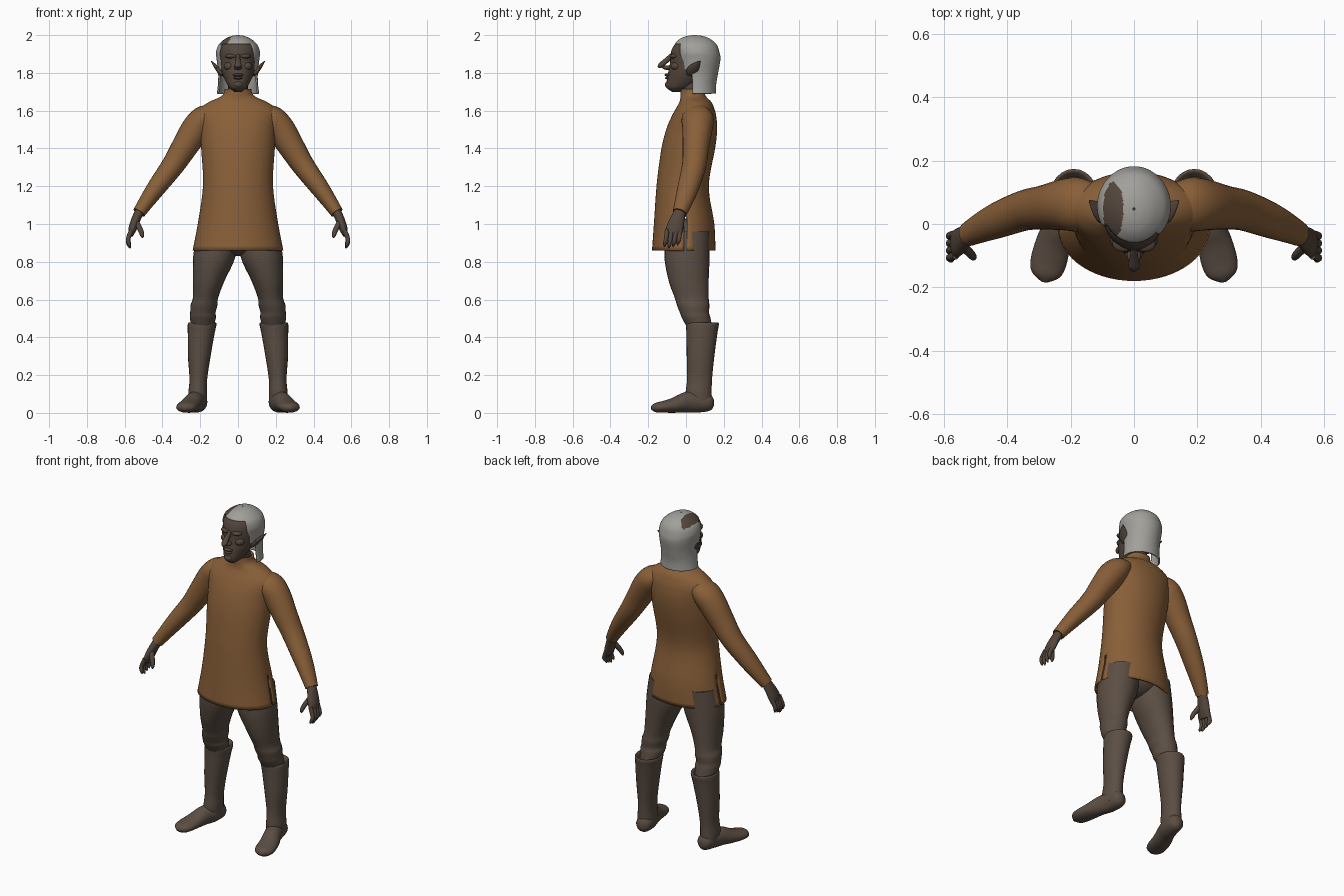
import bpy
import bmesh
import math
from mathutils import Vector

default_cube = bpy.data.objects.get("Cube")
if default_cube:
    bpy.data.objects.remove(default_cube, do_unlink=True)


def make_material(name, colour):
    material = bpy.data.materials.new(name)
    material.use_nodes = True
    rgba = (*colour, 1)
    material.diffuse_color = rgba
    material.node_tree.nodes["Principled BSDF"].inputs["Base Color"].default_value = rgba
    return material


TUNIC = make_material("tunic ochre", (0.25, 0.115, 0.04))
LEATHER = make_material("dark leather", (0.105, 0.076, 0.057))
SKIN = make_material("brown skin", (0.088, 0.062, 0.046))
HAIR = make_material("grey hair", (0.36, 0.35, 0.325))

Y_AXIS, Z_AXIS = Vector((0, 1, 0)), Vector((0, 0, 1))


def smooth_rows(rows, steps):
    """Catmull-Rom interpolation between the given cross-sections."""
    result = []
    for i in range(len(rows) - 1):
        a, b = rows[max(i - 1, 0)], rows[i]
        c, d = rows[i + 1], rows[min(i + 2, len(rows) - 1)]
        for step in range(steps):
            t = step / steps
            result.append([
                q + t / 2 * (r - p + t * (2 * p - 5 * q + 4 * r - s + t * (3 * (q - r) + s - p)))
                for p, q, r, s in zip(a, b, c, d)])
    result.append(list(rows[-1]))
    return result


def loft(name, rows, materials, side=1, tilt=True, ref=Y_AXIS, count=24, steps=4,
         capped=True, drop=None, paint=None, thickness=0):
    """Skin elliptical rings; each row is x, y, z, side radius, depth radius."""
    rows = smooth_rows(rows, steps)
    centres = [Vector(row[:3]) for row in rows]
    bm = bmesh.new()
    rings = []
    for i, row in enumerate(rows):
        across, depth = Vector((1, 0, 0)), Y_AXIS
        if tilt:
            tangent = centres[min(i + 1, len(rows) - 1)] - centres[max(i - 1, 0)]
            tangent.normalize()
            across = tangent.cross(ref).normalized()
            depth = across.cross(tangent)
        ring = []
        for k in range(count):
            angle = math.tau * k / count
            point = centres[i] + across * row[3] * math.cos(angle) + depth * row[4] * math.sin(angle)
            point.x *= side
            ring.append(bm.verts.new(point))
        rings.append(ring)
    for lower, upper in zip(rings, rings[1:]):
        for k in range(count):
            n = (k + 1) % count
            bm.faces.new((lower[k], lower[n], upper[n], upper[k]))
    if capped:
        bm.faces.new(rings[0])
        bm.faces.new(rings[-1])
    bmesh.ops.recalc_face_normals(bm, faces=bm.faces[:])
    if drop:
        unwanted = [f for f in bm.faces if drop(f.calc_center_median())]
        bmesh.ops.delete(bm, geom=unwanted, context="FACES")
    for face in bm.faces:
        face.smooth = True
        if paint:
            face.material_index = paint(face.calc_center_median())
    mesh = bpy.data.meshes.new(name)
    bm.to_mesh(mesh)
    bm.free()
    mesh.set_sharp_from_angle(angle=math.radians(50))
    for material in materials:
        mesh.materials.append(material)
    obj = bpy.data.objects.new(name, mesh)
    bpy.context.collection.objects.link(obj)
    if thickness:
        shell = obj.modifiers.new("thickness", "SOLIDIFY")
        shell.thickness = thickness
        shell.offset = -1
    return obj


def ball(name, centre, radii, material, side=1):
    x, y, z = centre
    rows = []
    for k in range(9):
        angle = math.pi * (k / 8 - 0.5)
        width = max(math.cos(angle), 0.03)
        rows.append((x, y, z + radii[2] * math.sin(angle), radii[0] * width, radii[1] * width))
    return loft(name, rows, [material], side, tilt=False, count=20, steps=2)


# Tunic: hollow body with a standing collar and a slit at each hip
loft("tunic", [
    (0, -.012, .86, .24, .168), (0, -.01, 1.0, .213, .16), (0, -.018, 1.15, .19, .142),
    (0, -.013, 1.25, .185, .138), (0, .012, 1.4, .195, .142), (0, .03, 1.5, .2, .135),
    (0, .042, 1.57, .21, .118), (0, .048, 1.61, .2, .102), (0, .05, 1.645, .155, .085),
    (0, .04, 1.67, .1, .07), (0, .035, 1.69, .076, .065), (0, .035, 1.715, .07, .064)],
    [TUNIC], tilt=False, count=60, capped=False, thickness=.01,
    drop=lambda c: c.z < 1.03 and abs(c.x) > .15 and abs(c.y) < .013)

# Hips and neck
ball("hips", (0, 0, .93), (.16, .12, .1), LEATHER)
loft("neck", [(0, .04, 1.62, .06, .06), (0, .03, 1.7, .052, .055), (0, .02, 1.79, .055, .06)],
     [SKIN], tilt=False)

for side, label in ((1, "left"), (-1, "right")):
    # Sleeve
    loft(label + "_sleeve", [
        (.13, .06, 1.58, .055, .07), (.18, .062, 1.555, .072, .085), (.225, .06, 1.5, .077, .08),
        (.285, .052, 1.405, .069, .07), (.345, .043, 1.31, .06, .064), (.43, .012, 1.195, .05, .057),
        (.49, -.015, 1.11, .04, .046), (.524, -.033, 1.06, .034, .038)], [TUNIC], side)
    # Hand with curled fingers and thumb
    loft(label + "_palm", [
        (.515, -.028, 1.08, .024, .028), (.54, -.045, 1.025, .024, .038),
        (.558, -.06, .975, .022, .045), (.568, -.066, .94, .013, .04)], [SKIN], side)
    for i, name in enumerate(("index", "middle", "ring", "little")):
        y = -.1 + .023 * i
        tip = .872 + .008 * abs(i - 1)
        loft(label + "_" + name + "_finger", [
            (.563, y, .97, .012, .012), (.582, y - .006, .92, .012, .012),
            (.577, y - .012, tip + .015, .01, .01), (.57, y - .014, tip, .003, .003)],
            [SKIN], side, count=10, steps=3)
    loft(label + "_thumb", [
        (.54, -.07, 1.01, .016, .016), (.517, -.093, .97, .014, .014),
        (.507, -.105, .94, .011, .011), (.506, -.107, .926, .003, .003)],
        [SKIN], side, count=10, steps=3)
    # Trouser leg, bunched above the boot
    loft(label + "_trouser_leg", [
        (.115, .01, .96, .1, .115), (.125, .005, .83, .112, .12), (.155, .014, .7, .084, .106),
        (.172, .03, .61, .067, .09), (.18, .038, .57, .071, .086), (.186, .045, .53, .067, .077),
        (.186, .053, .505, .069, .076), (.188, .07, .46, .06, .068)], [LEATHER], side, tilt=False)
    # Boot shaft with a rolled rim
    loft(label + "_boot_shaft", [
        (.19, .085, .46, .055, .065), (.19, .087, .478, .068, .08), (.19, .087, .468, .076, .087),
        (.195, .084, .42, .071, .082), (.205, .077, .3, .06, .073), (.21, .072, .18, .047, .066),
        (.213, .067, .1, .05, .069), (.212, .075, .04, .046, .064)], [LEATHER], side, tilt=False)
    # Foot, turned outward
    loft(label + "_boot_foot", [
        (.203, .146, .055, .015, .02), (.206, .125, .055, .042, .045), (.215, .06, .058, .05, .056),
        (.234, 0, .056, .05, .054), (.255, -.06, .041, .055, .041), (.27, -.12, .032, .057, .031),
        (.279, -.16, .028, .045, .025), (.284, -.183, .026, .01, .01)], [LEATHER], side, ref=Z_AXIS)
    # Pointed ear
    loft(label + "_ear", [
        (.082, .018, 1.79, .01, .016), (.1, .03, 1.81, .012, .03),
        (.119, .05, 1.835, .01, .024), (.141, .074, 1.862, .002, .003)], [SKIN], side, count=14)
    # Brow and cheek
    ball(label + "_brow", (.034, -.062, 1.888), (.034, .026, .013), SKIN, side)
    ball(label + "_cheek", (.045, -.05, 1.835), (.03, .03, .024), SKIN, side)

# Head with a narrow chin
loft("head", [
    (0, -.05, 1.7, .02, .025), (0, -.04, 1.718, .042, .06), (0, -.025, 1.735, .055, .08),
    (0, 0, 1.77, .073, .1), (0, .015, 1.8, .085, .11), (0, .03, 1.85, .095, .115),
    (0, .04, 1.89, .1, .123), (0, .045, 1.93, .1, .118), (0, .045, 1.965, .08, .09),
    (0, .045, 1.985, .04, .05)], [SKIN], tilt=False, count=32)
loft("nose", [
    (0, -.076, 1.892, .01, .012), (0, -.105, 1.865, .013, .014),
    (0, -.134, 1.84, .018, .014), (0, -.148, 1.829, .006, .005)], [SKIN], count=16)
ball("nostrils", (0, -.1, 1.828), (.022, .026, .012), SKIN)
ball("upper_lip", (0, -.092, 1.789), (.028, .022, .009), SKIN)
ball("lower_lip", (0, -.092, 1.773), (.024, .02, .008), SKIN)
ball("chin", (0, -.088, 1.738), (.028, .024, .02), SKIN)


# Hair: open around the face, with a bare patch on the right of the crown
def outside_hair(c):
    if c.z < 1.81:
        return c.y < .035
    return c.z < 1.957 and c.y < (-.03 if c.x > 0 else -.005)


def bare_patch(c):
    spot = ((c.x + .065) / .032) ** 2 + ((c.y - .045) / .088) ** 2
    return int(spot < 1 and c.z > 1.9)


loft("hair", [
    (0, .06, 1.69, .112, .1), (0, .06, 1.74, .106, .1), (0, .06, 1.8, .105, .11),
    (0, .06, 1.87, .113, .122), (0, .055, 1.91, .116, .122), (0, .05, 1.95, .102, .112),
    (0, .048, 1.98, .068, .08), (0, .047, 1.995, .035, .042), (0, .047, 2.0, .004, .004)],
    [HAIR, SKIN], tilt=False, count=72, steps=6, capped=False,
    drop=outside_hair, paint=bare_patch, thickness=.008)
